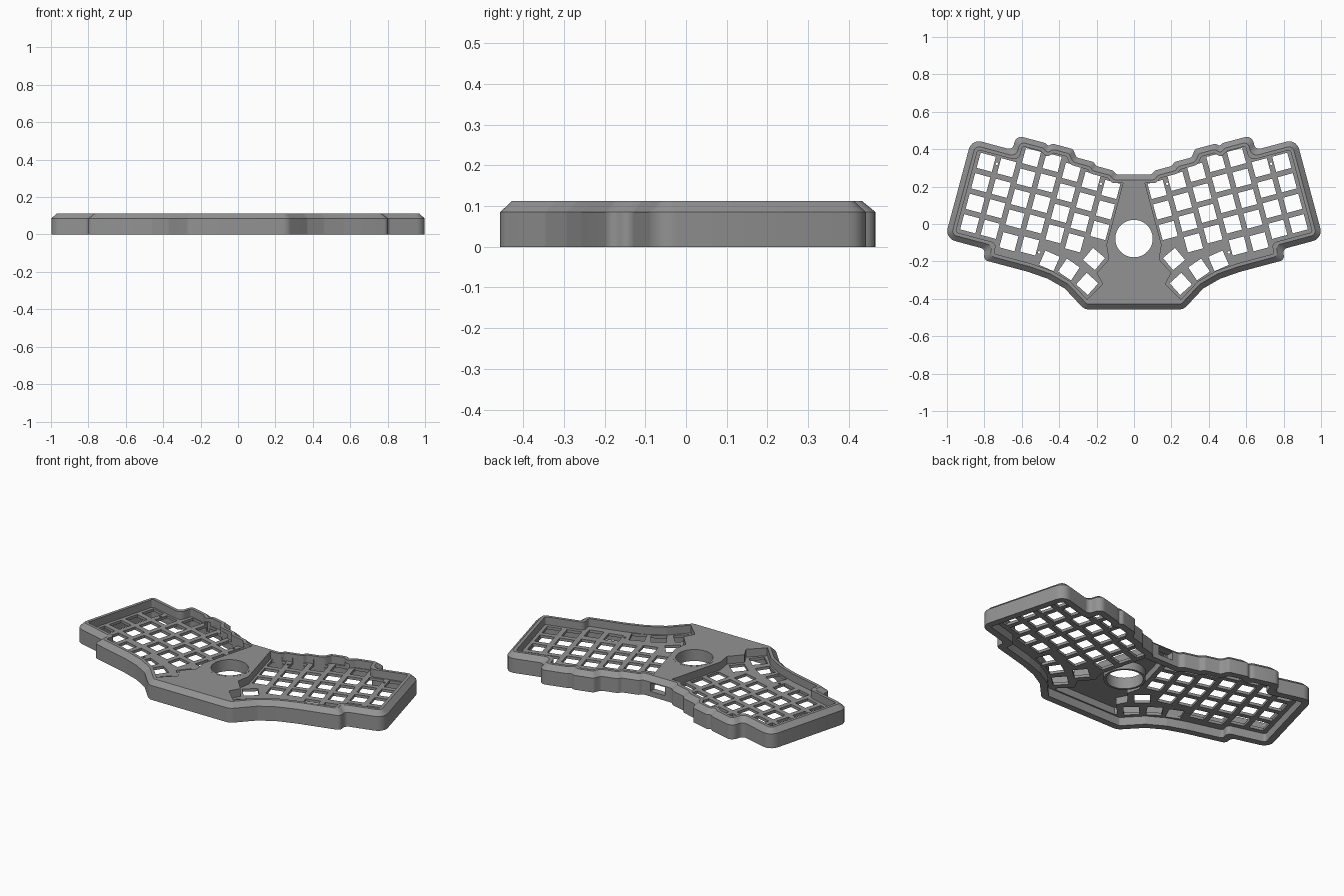
import bpy, math
from mathutils import Vector

if "Cube" in bpy.data.objects:
    bpy.data.objects.remove(bpy.data.objects["Cube"])

TOP, EDGE = 0.112, 0.085            # case height, start of the chamfer
PLATE_LOW, PLATE_TOP = 0.05, 0.066  # key plate
TILT = math.radians(15)
PITCH, HOLE = 0.1135, 0.084
BALL = (0, -0.078)

gray = bpy.data.materials.new("case gray")
gray.diffuse_color = (0.29, 0.29, 0.29, 1)
gray.use_nodes = True
gray.node_tree.nodes["Principled BSDF"].inputs["Base Color"].default_value = gray.diffuse_color


def wing(u, v):
    """Point in the tilted frame of the left key field."""
    c, s = math.cos(TILT), math.sin(TILT)
    return (-0.79 + u * c + v * s, 0.33 - u * s + v * c)


def mirrored(half):
    return half + [(-x, y) for x, y in reversed(half)]


def outline(pts, d, r=0.055, n=5):
    """Inset a counter-clockwise polygon by d, then round its corners."""
    p = [Vector(q) for q in pts]
    k = len(p)
    corners = []
    for i in range(k):
        a = (p[i] - p[i - 1]).normalized()
        b = (p[(i + 1) % k] - p[i]).normalized()
        na, nb = Vector((-a.y, a.x)), Vector((-b.y, b.x))
        corners.append(p[i] + (na + nb) * (d / (1 + na.dot(nb))))
    out = []
    for i in range(k):
        q, e, f = corners[i], corners[i - 1] - corners[i], corners[(i + 1) % k] - corners[i]
        turn = math.pi - e.angle(f)
        convex = e.x * f.y - e.y * f.x < 0
        rad = max(0.012, r - d if convex else r * 0.5 + d)
        t = min(rad * math.tan(turn / 2), 0.45 * e.length, 0.45 * f.length)
        s, g = q + e.normalized() * t, q + f.normalized() * t
        for j in range(n + 1):
            w = j / n
            # rational curve gives a true arc
            m = math.cos(turn / 2)
            b0, b1, b2 = (1 - w) ** 2, 2 * w * (1 - w) * m, w * w
            out.append(tuple((s * b0 + q * b1 + g * b2) / (b0 + b1 + b2)))
    return out


def solid(name, stacks):
    """Closed solids; each stack is a list of (loop, z) from bottom to top."""
    verts, faces = [], []
    for stack in stacks:
        o, n = len(verts), len(stack[0][0])
        for loop, z in stack:
            verts += [(x, y, z) for x, y in loop]
        for l in range(len(stack) - 1):
            a = o + l * n
            faces += [(a + i, a + (i + 1) % n, a + n + (i + 1) % n, a + n + i) for i in range(n)]
        faces.append(tuple(o + i for i in reversed(range(n))))
        faces.append(tuple(o + (len(stack) - 1) * n + i for i in range(n)))
    me = bpy.data.meshes.new(name)
    me.from_pydata(verts, [], faces)
    me.materials.append(gray)
    ob = bpy.data.objects.new(name, me)
    bpy.context.collection.objects.link(ob)
    return ob


def prism(name, loop, z0, z1):
    return solid(name, [[(loop, z0), (loop, z1)]])


def cut(ob, *cutters):
    bpy.context.view_layer.objects.active = ob
    for c in cutters:
        m = ob.modifiers.new("cut", 'BOOLEAN')
        m.operation, m.solver, m.object = 'DIFFERENCE', 'EXACT', c
        bpy.ops.object.modifier_apply(modifier=m.name)


def ngon(cx, cy, r, n, turn=0.0):
    return [(cx + r * math.cos(turn + i * math.tau / n),
             cy + r * math.sin(turn + i * math.tau / n)) for i in range(n)]


# Outer outline, left half from back centre round to front
half = [(-0.095, 0.265)]
half += [wing(u, v) for u, v in (
    (0.668, 0.133), (0.572, 0.133), (0.555, 0.15), (0.46, 0.15), (0.445, 0.168),
    (0.43, 0.188), (0.315, 0.188), (0.298, 0.17), (0.28, 0.181), (0.118, 0.181),
    (0.118, 0.10), (-0.108, 0.10), (-0.108, -0.45), (0.118, -0.45),
    (0.118, -0.508), (0.37, -0.508))]
half += [(-0.46, -0.293), (-0.37, -0.345), (-0.265, -0.457)]
base = mirrored(half)
# the rim edge of the column-five step is softened into a slope
rim_in = outline(base, 0.047)

# Case shell with chamfered rim
case = solid("case", [[(outline(base, 0), 0), (outline(base, 0), EDGE),
                       (outline(base, 0.029), TOP)]])

# Centre panel outline: straight along the key fields, jagged round thumb keys
panel_half = [(-0.062, 0.232), wing(0.735, 0.08), wing(0.735, -0.26),
              (-0.135, -0.19), (-0.2, -0.262), (-0.167, -0.322),
              (-0.25, -0.402), (-0.238, -0.417)]
cavity_half = [(-0.05, 0.222), wing(0.752, 0.08), wing(0.752, -0.26),
               (-0.112, -0.19), (-0.176, -0.262), (-0.143, -0.322),
               (-0.215, -0.395), (-0.205, -0.408)]

# Key holes: seven staggered columns per side
stagger = (0, 0, 0.087, 0.09, 0.066, 0.047, 0.032)
keys = []
for i, v0 in enumerate(stagger):
    for row in range(3 if i == 6 else 4):
        keys.append((*wing(i * PITCH, v0 - row * PITCH), -15))
# bottom row and thumb keys
keys += [(*wing(2 * PITCH, -0.379), -15), (*wing(3 * PITCH, -0.372), -15),
         (-0.452, -0.197, -24), (-0.348, -0.243, -34),
         (-0.25, -0.32, -42), (-0.214, -0.187, -40)]
stacks = []
for x, y, deg in keys:
    for s in (-1, 1):
        loop = ngon(-s * x, y, HOLE / math.sqrt(2), 4, math.radians(45 - s * deg))
        stacks.append([(loop, 0.03), (loop, 0.09)])
# small screw holes
for x, y in ((-0.733, 0.322), (-0.178, 0.215), (-0.507, -0.152)):
    for s in (-1, 1):
        loop = ngon(s * x, y, 0.007, 10)
        stacks.append([(loop, 0.03), (loop, 0.09)])

holes = solid("key_hole_cutter", stacks)
recess = prism("recess_cutter", rim_in, PLATE_TOP, 0.3)
underside = prism("underside_cutter", outline(base, 0.04), -0.1, PLATE_LOW)
middle = prism("middle_cutter", mirrored(cavity_half), -0.2, 0.092)
port = prism("port_cutter", [(-0.048, 0.19), (0.048, 0.19), (0.048, 0.32), (-0.048, 0.32)],
             0.03, 0.08)
ball = prism("ball_cutter", ngon(*BALL, 0.106, 48), -0.3, 0.4)

cut(case, recess, underside, middle, holes, port)
panel = prism("centre_panel", mirrored(panel_half), PLATE_LOW, TOP)
cut(panel, middle, port, ball)

# Ball socket ring
ring = prism("ball_socket", ngon(*BALL, 0.113, 48), 0.045, TOP + 0.0005)
bore = prism("bore_cutter", ngon(*BALL, 0.10, 48), -0.1, 0.3)
cut(ring, bore)

for c in (holes, recess, underside, middle, port, ball, bore):
    bpy.data.objects.remove(c)

bpy.ops.object.select_all(action='DESELECT')
for ob in (case, panel, ring):
    ob.select_set(True)
bpy.context.view_layer.objects.active = case
bpy.ops.object.shade_smooth_by_angle(angle=math.radians(25))
